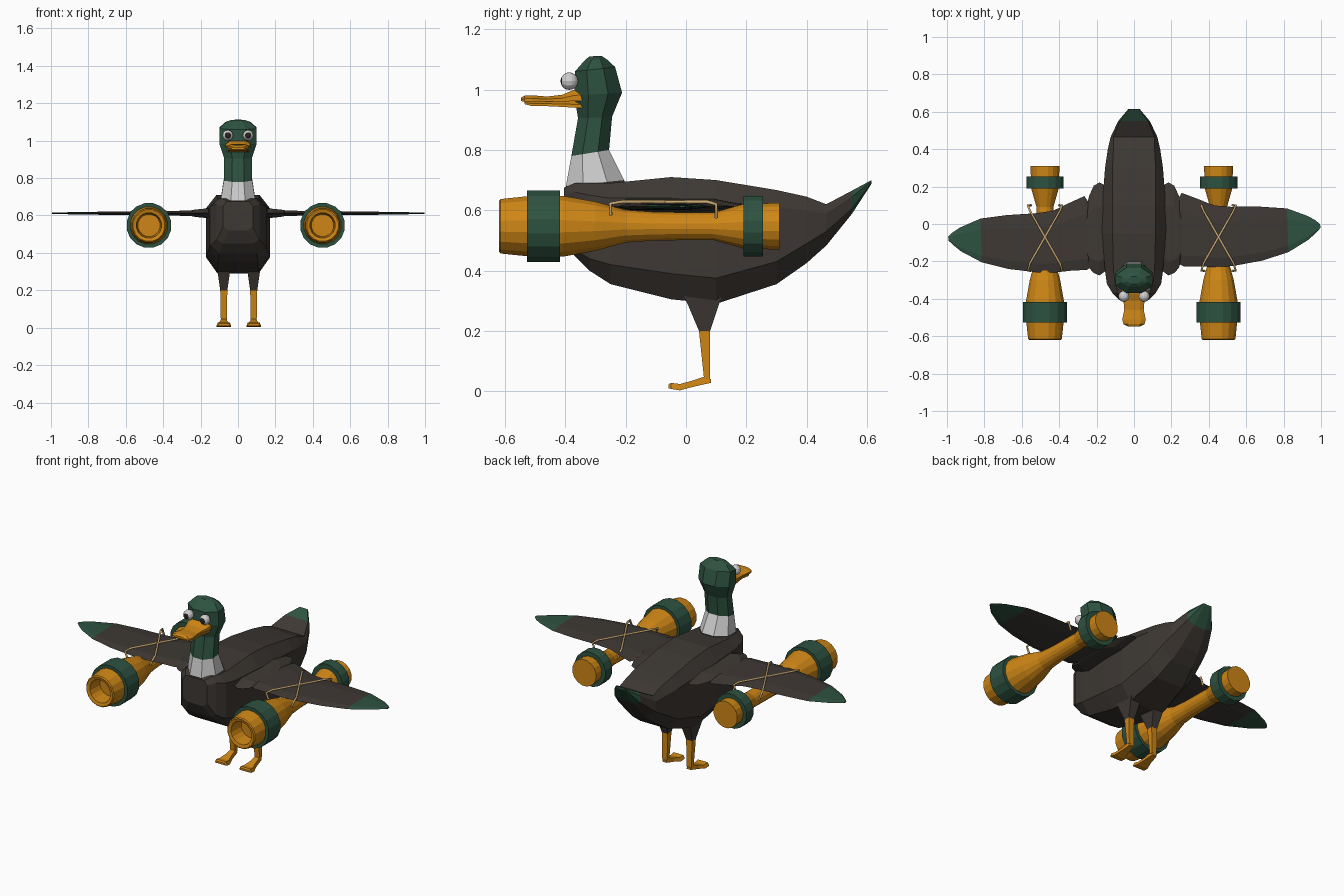
import bpy, bmesh, math
from mathutils import Vector, Matrix

if "Cube" in bpy.data.objects:
    bpy.data.objects.remove(bpy.data.objects["Cube"])


def material(name, color):
    m = bpy.data.materials.new(name)
    m.diffuse_color = (*color, 1)
    m.use_nodes = True
    m.node_tree.nodes["Principled BSDF"].inputs["Base Color"].default_value = m.diffuse_color
    return m


BROWN = material("dark_brown", (0.048, 0.040, 0.034))
GREEN = material("deep_green", (0.027, 0.085, 0.052))
ORANGE = material("orange", (0.62, 0.24, 0.008))
WHITE = material("off_white", (0.62, 0.62, 0.62))
TAN = material("rope_tan", (0.60, 0.40, 0.17))
BLACK = material("pupil_black", (0.02, 0.017, 0.015))


def finish(name, bm, mats):
    bmesh.ops.recalc_face_normals(bm, faces=bm.faces)
    me = bpy.data.meshes.new(name)
    bm.to_mesh(me)
    bm.free()
    for m in mats:
        me.materials.append(m)
    ob = bpy.data.objects.new(name, me)
    bpy.context.collection.objects.link(ob)
    return ob


def loft(name, rings, mats, seg_mats=None):
    """Skin a list of equal-length point rings and cap both ends."""
    bm = bmesh.new()
    vs = [[bm.verts.new(p) for p in r] for r in rings]
    n = len(rings[0])
    seg_mats = seg_mats or [0] * (len(rings) - 1)
    for i, mi in enumerate(seg_mats):
        for j in range(n):
            k = (j + 1) % n
            f = bm.faces.new((vs[i][j], vs[i][k], vs[i + 1][k], vs[i + 1][j]))
            f.material_index = mi
    bm.faces.new(vs[0]).material_index = seg_mats[0]
    bm.faces.new(vs[-1]).material_index = seg_mats[-1]
    return finish(name, bm, mats)


def lathe_y(name, profile, x, z, mat, n=16):
    """Round part along y from (y, radius) pairs."""
    rings = [[(x + r * math.cos(2 * math.pi * (j + .5) / n), y,
               z + r * math.sin(2 * math.pi * (j + .5) / n)) for j in range(n)]
             for y, r in profile]
    return loft(name, rings, [mat])


# Body with raised tail: y, top z, top half width, shoulder z, flank z, width, belly z, belly half width
body = [
    (-.405, .675, .06, .65, .54, .08, .52, .05),
    (-.37, .69, .085, .66, .47, .115, .45, .08),
    (-.32, .69, .10, .65, .44, .145, .40, .10),
    (-.25, .69, .11, .64, .42, .155, .355, .105),
    (-.05, .71, .115, .64, .39, .17, .305, .11),
    (.10, .70, .115, .63, .375, .17, .29, .11),
    (.30, .667, .115, .61, .43, .155, .355, .09),
    (.40, .645, .11, .60, .49, .14, .425, .07),
    (.465, .62, .11, .59, .53, .125, .483, .06),
    (.55, .665, .075, .645, .605, .085, .588, .04),
    (.615, .70, .025, .697, .692, .03, .688, .02),
]
rings = [[(-a, y, zt), (a, y, zt), (w, y, zs), (w, y, zl),
          (b, y, zb), (-b, y, zb), (-w, y, zl), (-w, y, zs)]
         for y, zt, a, zs, zl, w, zb, b in body]
loft("body", rings, [BROWN, GREEN], [0] * 9 + [1])

# Neck and head: front y, front z, back y, back z, half width
neck = [
    (-.40, .63, -.185, .65, .11), (-.398, .68, -.205, .70, .092),
    (-.38, .78, -.255, .80, .076), (-.358, .905, -.245, .91, .074),
    (-.37, .98, -.212, .99, .10), (-.368, 1.06, -.235, 1.075, .10),
    (-.335, 1.098, -.262, 1.10, .068), (-.32, 1.11, -.28, 1.112, .035),
]
rings = []
for yf, zf, yb, zb, hw in neck:
    ring = []
    for j in range(8):
        a = math.pi * (j + .5) / 4
        s = 1 / math.cos(math.pi / 8)
        t = .5 - .5 * s * math.cos(a)
        ring.append((hw * s * math.sin(a), yf + (yb - yf) * t, zf + (zb - zf) * t))
    rings.append(ring)
loft("neck_and_head", rings, [BROWN, WHITE, GREEN], [0, 1, 2, 2, 2, 2, 2])


# Beak halves: y, top z, bottom z, half width
def beak(name, secs):
    loft(name, [[(-w, y, b), (-w, y, (t + b) / 2), (-w * .6, y, t),
                 (w * .6, y, t), (w, y, (t + b) / 2), (w, y, b)]
                for y, t, b, w in secs], [ORANGE])


beak("upper_beak", [(-.34, 1.005, .962, .068), (-.375, .998, .962, .068), (-.41, .983, .96, .056),
                    (-.46, .977, .96, .052), (-.51, .981, .96, .063),
                    (-.535, .980, .96, .057), (-.547, .974, .962, .035)])
beak("lower_beak", [(-.34, .962, .938, .06), (-.40, .962, .942, .052),
                    (-.46, .962, .945, .046), (-.51, .962, .945, .054), (-.535, .962, .952, .045)])

# Wing outline stations: x, front y, back y, half thickness
wing = [(.225, -.215, .10, .014), (.26, -.237, .158, .014), (.34, -.238, .125, .013),
        (.43, -.245, .085, .012), (.52, -.242, .075, .011), (.68, -.218, .07, .009),
        (.82, -.178, .056, .007), (.93, -.115, .012, .005),
        (.97, -.08, -.012, .004), (.995, -.055, -.035, .003)]
shoulder = [(.10, -.20, .20, .026), (.15, -.25, .205, .026), (.185, -.275, .222, .024),
            (.215, -.262, .205, .021), (.24, -.235, .15, .018), (.262, -.16, .06, .012)]


def blade(name, stations, side, mats, seg=None, z=.612):
    rings = []
    for x, f, b, h in stations:
        d = b - f
        rings.append([(side * x, f, z), (side * x, f + d * .15, z + h),
                      (side * x, f + d * .75, z + h), (side * x, b, z),
                      (side * x, f + d * .75, z - h), (side * x, f + d * .15, z - h)])
    return loft(name, rings, mats, seg)


def rope(name, pts):
    cu = bpy.data.curves.new(name, 'CURVE')
    cu.dimensions = '3D'
    cu.bevel_depth = .006
    cu.bevel_resolution = 1
    sp = cu.splines.new('POLY')
    sp.points.add(len(pts) - 1)
    for p, co in zip(sp.points, pts):
        p.co = (*co, 1)
    cu.materials.append(TAN)
    bpy.context.collection.objects.link(bpy.data.objects.new(name, cu))


for tag, s in (("left", -1), ("right", 1)):
    # Wings sit with a slight yaw
    w = blade(tag + "_wing", wing, s, [BROWN, GREEN], [0] * 6 + [1] * 3)
    w.data.transform(Matrix.Rotation(math.radians(1.9), 4, 'Z'))
    blade(tag + "_wing_shoulder", shoulder, s, [BROWN])

    # Rocket with recessed nozzle mouth, and its two bands
    ex, ez = s * .464 - .012, .547
    lathe_y(tag + "_rocket", [(-.53, .060), (-.615, .068), (-.62, .086), (-.615, .092), (-.52, .102),
                              (-.41, .103), (-.30, .083), (-.20, .055), (-.10, .048), (.09, .046),
                              (.19, .075), (.31, .079)], ex, ez, ORANGE)
    lathe_y(tag + "_front_band", [(-.527, .09), (-.527, .121), (-.417, .121), (-.417, .09)], ex, ez, GREEN)
    lathe_y(tag + "_rear_band", [(.19, .06), (.19, .102), (.255, .102), (.255, .06)], ex, ez, GREEN)

    # Crossed ropes over the wing
    for d in (-1, 1):
        rope(f"{tag}_rope_{'a' if d < 0 else 'b'}",
             [(ex + d * .075, -.25, .585), (ex + d * .092, -.25, .622), (ex + d * .08, -.21, .628),
              (ex - d * .08, .07, .628), (ex - d * .092, .10, .620), (ex - d * .075, .10, .575)])

    # Eye: the pole faces forward so the cap faces form the pupil
    bm = bmesh.new()
    bmesh.ops.create_uvsphere(bm, u_segments=12, v_segments=10, radius=.029)
    bm.normal_update()
    for f in bm.faces:
        f.material_index = int(f.normal.z > .78)
    bm.transform(Matrix.Translation((s * .054, -.387, 1.028)) @ Matrix.Rotation(math.pi / 2, 4, 'X'))
    finish(tag + "_eye", bm, [WHITE, BLACK])

    # Leg: z, front y, back y, half width
    lx = s * .08 + .004
    leg = [(.34, -.02, .13, .04), (.29, .005, .11, .032), (.20, .043, .08, .019),
           (.04, .06, .08, .016)]
    rings = [[(lx - h, f, z), (lx + h, f, z), (lx + h, b, z), (lx - h, b, z)] for z, f, b, h in leg]
    loft(tag + "_leg", rings, [BROWN, ORANGE], [0, 0, 1])

    # Webbed foot: y, top z, bottom z, half width
    foot = [(.083, .040, .028, .014), (.06, .048, .023, .018), (.02, .035, .014, .024),
            (-.02, .024, .003, .036), (-.05, .028, .008, .040), (-.058, .022, .010, .034)]
    rings = [[(lx - h, y, b), (lx + h, y, b), (lx + h * .8, y, t), (lx - h * .8, y, t)]
             for y, t, b, h in foot]
    loft(tag + "_foot", rings, [ORANGE])
